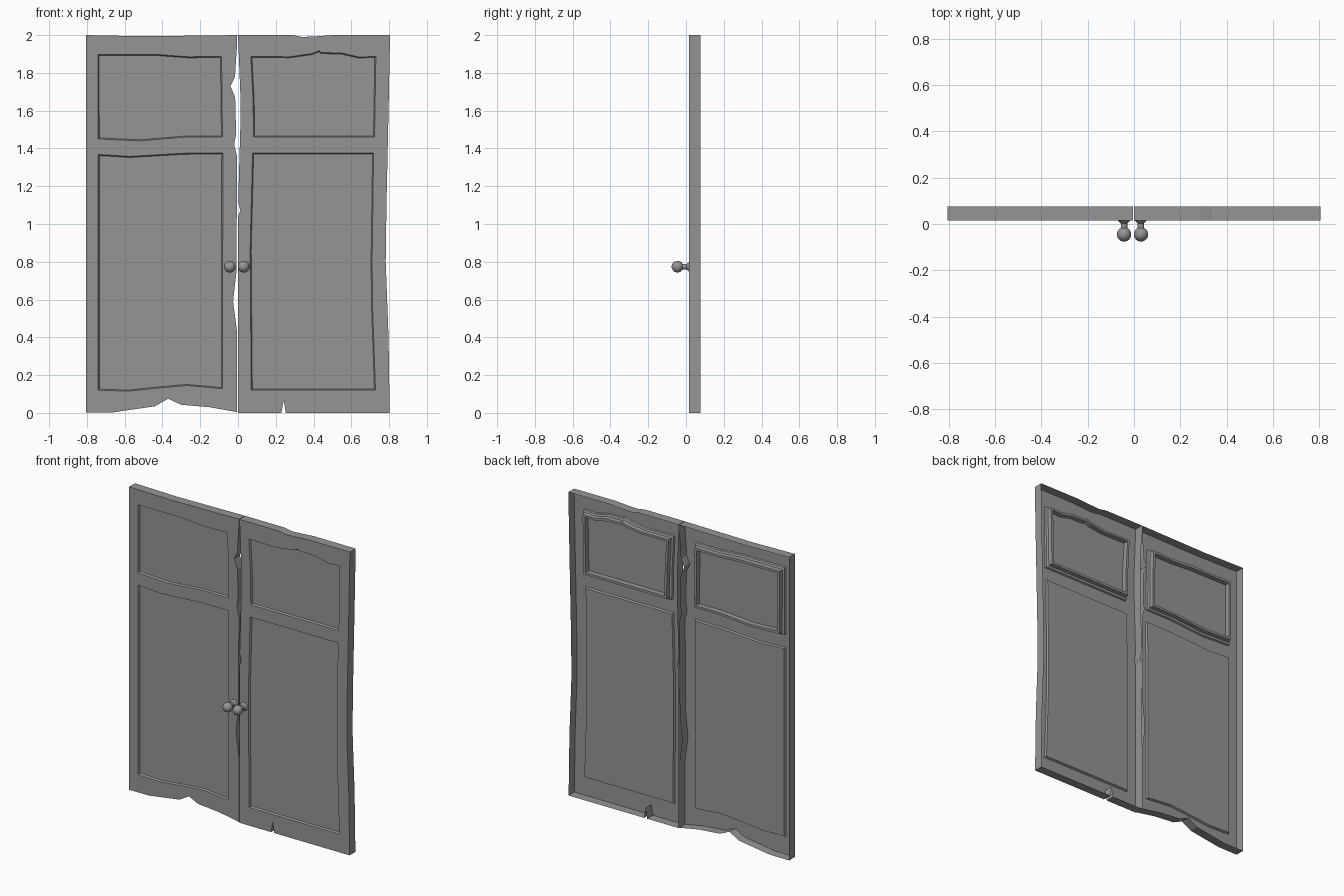
import bpy
import bmesh
from math import pi
from mathutils import Vector, Matrix

cube = bpy.data.objects.get("Cube")
if cube:
    bpy.data.objects.remove(cube, do_unlink=True)

FRONT, FLOOR, BACK = 0.016, 0.028, 0.076

grey = bpy.data.materials.new("worn_grey")
grey.use_nodes = True
grey.diffuse_color = (0.3, 0.3, 0.3, 1)
grey.node_tree.nodes["Principled BSDF"].inputs["Base Color"].default_value = (0.3, 0.3, 0.3, 1)


def finish(name, bm):
    mesh = bpy.data.meshes.new(name)
    bm.to_mesh(mesh)
    bm.free()
    mesh.materials.append(grey)
    obj = bpy.data.objects.new(name, mesh)
    bpy.context.collection.objects.link(obj)
    return obj


def scaled(points, inset):
    """Move an outline inward by about the given distance."""
    xs, zs = [p[0] for p in points], [p[1] for p in points]
    cx, cz = (min(xs) + max(xs)) / 2, (min(zs) + max(zs)) / 2
    sx = 1 - 2 * inset / (max(xs) - min(xs))
    sz = 1 - 2 * inset / (max(zs) - min(zs))
    return [(cx + (x - cx) * sx, cz + (z - cz) * sz) for x, z in points]


def ring(bm, points, y):
    return [bm.verts.new((x, y, z)) for x, z in points]


def bridge(bm, a, b):
    for i in range(len(a)):
        j = (i + 1) % len(a)
        bm.faces.new((a[i], a[j], b[j], b[i]))


def loop_edges(bm, verts):
    return [bm.edges.new((verts[i - 1], verts[i])) for i in range(len(verts))]


def door(name, outline, panels):
    """Open-backed door leaf: front sheet, edge walls and sunken panels."""
    bm = bmesh.new()
    rim = ring(bm, outline, FRONT)
    holes = [ring(bm, p, FRONT) for p in panels]
    edges = loop_edges(bm, rim)
    for h in holes:
        edges += loop_edges(bm, h)
    bmesh.ops.triangle_fill(bm, use_beauty=True, use_dissolve=False,
                            edges=edges, normal=Vector((0, -1, 0)))
    bridge(bm, rim, ring(bm, outline, BACK))
    floors = []
    for h, p in zip(holes, panels):
        sunk = ring(bm, scaled(p, 0.006), FLOOR)
        bridge(bm, h, sunk)
        floors.append(bm.faces.new(sunk))
    bmesh.ops.recalc_face_normals(bm, faces=bm.faces[:])
    floors[0].normal_update()
    if floors[0].normal.y > 0:
        bmesh.ops.reverse_faces(bm, faces=bm.faces[:])
    bmesh.ops.triangulate(bm, faces=floors)
    return finish(name, bm)


def window_frame(name, panel):
    """Raised moulding on the rear of an upper panel."""
    bm = bmesh.new()
    steps = [(0.002, FLOOR + 0.001), (0.015, 0.034), (0.018, 0.06),
             (0.034, 0.06), (0.036, FLOOR + 0.001)]
    rings = [ring(bm, scaled(panel, inset), y) for inset, y in steps]
    for a, b in zip(rings, rings[1:]):
        bridge(bm, a, b)
    bmesh.ops.recalc_face_normals(bm, faces=bm.faces[:])
    return finish(name, bm)


def knob(name, x):
    """Round ball on a flared stem."""
    z = 0.774
    bm = bmesh.new()
    bmesh.ops.create_uvsphere(bm, u_segments=24, v_segments=16, radius=0.031,
                              matrix=Matrix.Translation((x, -0.045, z)))
    turn = Matrix.Rotation(pi / 2, 4, 'X')
    for wide, narrow, y0, y1 in [(0.028, 0.014, 0.017, 0.003),
                                 (0.014, 0.014, 0.003, -0.03)]:
        bmesh.ops.create_cone(bm, cap_ends=True, segments=24, radius1=wide,
                              radius2=narrow, depth=y0 - y1,
                              matrix=Matrix.Translation((x, (y0 + y1) / 2, z)) @ turn)
    obj = finish(name, bm)
    bpy.ops.object.select_all(action='DESELECT')
    obj.select_set(True)
    bpy.context.view_layer.objects.active = obj
    bpy.ops.object.shade_smooth_by_angle()


# Worn leaf on the -x side
right_outline = [
    (-.805, .002), (-.66, .003), (-.44, .035), (-.37, .075), (-.3, .043),
    (-.15, .03), (-.004, .004), (-.005, .43), (-.026, .59), (-.008, .75),
    (-.005, 1.36), (-.02, 1.42), (-.01, 1.48), (-.015, 1.67), (-.04, 1.73),
    (-.016, 1.78), (-.005, 1.95), (-.004, 2), (-.5, 1.994), (-.805, 2)]
right_upper = [
    (-.74, 1.45), (-.52, 1.44), (-.28, 1.46), (-.082, 1.46),
    (-.087, 1.888), (-.26, 1.885), (-.42, 1.897), (-.742, 1.898)]
right_lower = [
    (-.74, .12), (-.58, .115), (-.42, .132), (-.27, .145), (-.082, .128),
    (-.08, 1.377), (-.28, 1.375), (-.575, 1.358), (-.74, 1.368)]

# Worn leaf on the +x side
left_outline = [
    (0, 0), (.23, 0), (.242, .068), (.253, 0), (.803, 0), (.797, .4),
    (.782, .8), (.786, 1.1), (.797, 1.6), (.805, 2), (.5, 2), (.42, 1.994),
    (.34, 1.99), (.29, 2), (0, 2), (.012, 1.7), (.012, 1.5), (.001, 1.12),
    (.012, 1.07), (0, 1.04)]
left_upper = [
    (.082, 1.46), (.723, 1.46), (.73, 1.888), (.645, 1.883), (.55, 1.905),
    (.44, 1.908), (.43, 1.918), (.39, 1.902), (.27, 1.885), (.068, 1.888),
    (.08, 1.65)]
left_lower = [
    (.07, .12), (.728, .12), (.713, .55), (.71, .8), (.718, 1.377),
    (.077, 1.377), (.064, .86)]

door("right_door", right_outline, [right_upper, right_lower])
door("left_door", left_outline, [left_upper, left_lower])
window_frame("right_window_frame", right_upper)
window_frame("left_window_frame", left_upper)
knob("right_knob", -0.043)
knob("left_knob", 0.03)
